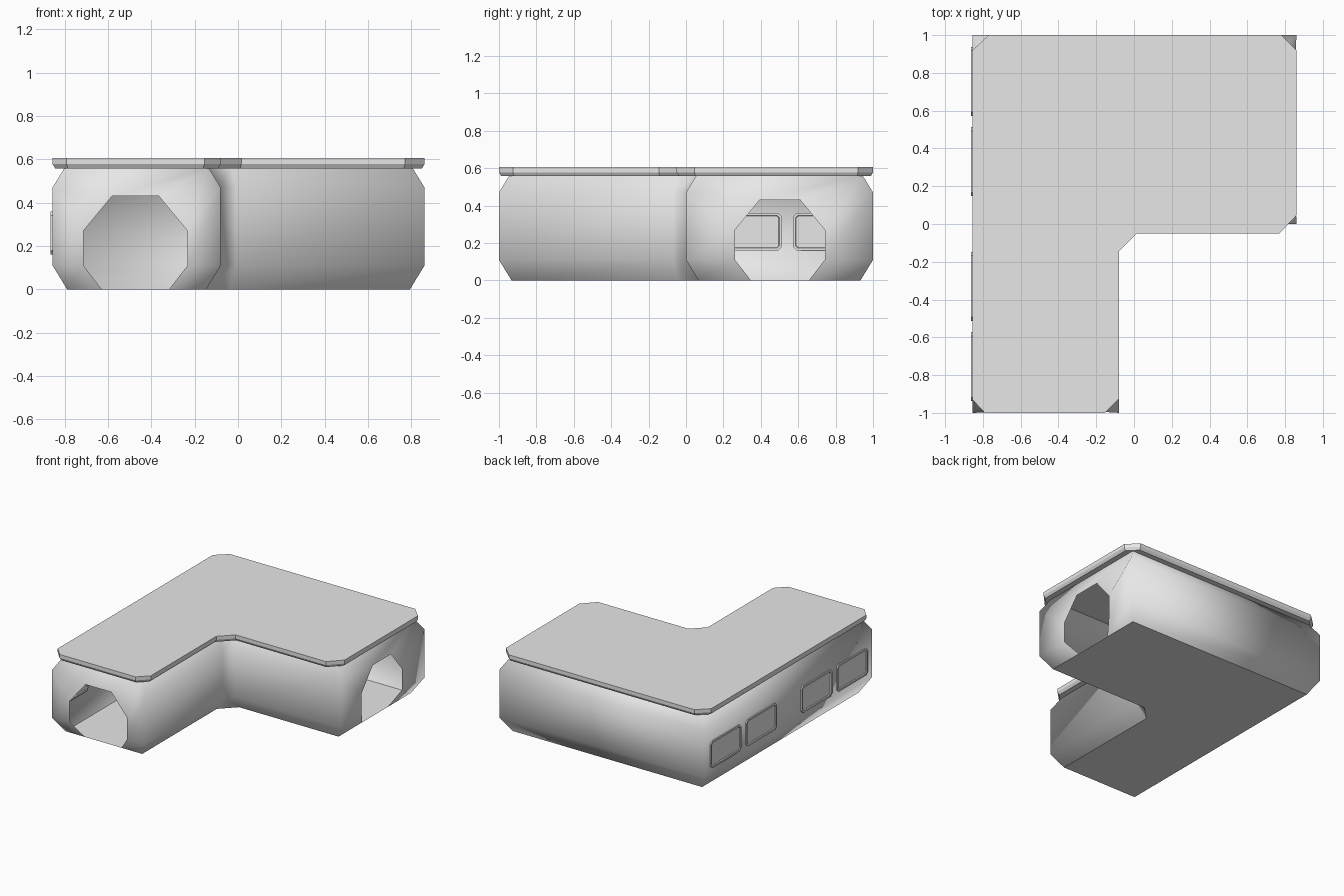
import bpy, bmesh
from mathutils import Vector

if "Cube" in bpy.data.objects:
    bpy.data.objects.remove(bpy.data.objects["Cube"])

grey = bpy.data.materials.new("light grey")
grey.diffuse_color = (0.8, 0.8, 0.8, 1)
grey.use_nodes = True
grey.node_tree.nodes["Principled BSDF"].inputs["Base Color"].default_value = grey.diffuse_color


def inset(points, d):
    """Move a counter-clockwise outline inwards by d with mitred corners."""
    out = []
    n = len(points)
    for i in range(n):
        p, a, b = (Vector(points[j % n]) for j in (i, i - 1, i + 1))
        e1, e2 = (p - a).normalized(), (b - p).normalized()
        n1, n2 = Vector((-e1.y, e1.x)), Vector((-e2.y, e2.x))
        out.append(p + (n1 + n2) * (d / (1 + n1.dot(n2))))
    return out


def rings(bm, outline, levels):
    return [[bm.verts.new((p.x, p.y, z)) for p in inset(outline, d)] for z, d in levels]


def finish(bm, name):
    bmesh.ops.recalc_face_normals(bm, faces=bm.faces)
    mesh = bpy.data.meshes.new(name)
    bm.to_mesh(mesh)
    bm.free()
    mesh.materials.append(grey)
    obj = bpy.data.objects.new(name, mesh)
    bpy.context.collection.objects.link(obj)
    return obj


# Corridor shell: L outline lofted through a bevelled profile, open at two ends
L = [(-.855, -1), (-.08, -1), (-.08, -.07), (-.01, 0), (.86, 0), (.86, 1), (-.855, 1)]
bm = bmesh.new()
R = rings(bm, L, [(0, .067), (.11, 0), (.47, 0), (.56, .055)])
floor = bm.faces.new(R[0][::-1])
ends = {0: lambda u, o: (-.473 + u, -1 + o), 4: lambda u, o: (.86 - o, .502 + u)}
door = [(0, .155, .067), (.11, .24, .01), (.27, .24, .01), (.43, .108, .01)]
for i in range(len(L)):
    j = (i + 1) % len(L)
    A, B = [r[i] for r in R], [r[j] for r in R]
    if i in ends:
        # end wall: frame between the outer section and the eight-sided doorway
        a, b = ([bm.verts.new((*ends[i](s * w, o), z)) for z, w, o in door] for s in (-1, 1))
        for k in range(3):
            bm.faces.new((A[k], a[k], a[k + 1], A[k + 1]))
            bm.faces.new((b[k], B[k], B[k + 1], b[k + 1]))
        bm.faces.new((a[3], b[3], B[3], A[3]))
    else:
        for k in range(3):
            bm.faces.new((A[k], B[k], B[k + 1], A[k + 1]))
for f in bm.faces:
    f.smooth = f is not floor
for e in floor.edges:
    e.smooth = False
finish(bm, "corridor_shell")

# Roof slab with clipped corners and a bevelled lower lip
roof = [(-.855, -.93), (-.79, -1), (-.155, -1), (-.08, -.925), (-.08, -.145), (.015, -.05),
        (.77, -.05), (.86, .045), (.86, .92), (.78, 1), (-.77, 1), (-.855, .92)]
bm = bmesh.new()
R = rings(bm, roof, [(.558, .012), (.578, 0), (.605, 0)])
bm.faces.new(R[0][::-1])
bm.faces.new(R[-1])
for lo, hi in zip(R, R[1:]):
    for i in range(len(roof)):
        j = (i + 1) % len(roof)
        bm.faces.new((lo[i], lo[j], hi[j], hi[i]))
finish(bm, "roof_slab")


# Windows: clipped frames through the left wall, panes sunk on both sides
def window(name, y, w=.365, h=.2, c=.02, z=.26):
    hw, hh = w / 2, h / 2
    pts = []
    for sy, sz in ((1, 1), (-1, 1), (-1, -1), (1, -1)):
        pair = [(sy * hw, sz * (hh - c)), (sy * (hw - c), sz * hh)]
        pts += pair if sy == sz else pair[::-1]
    bm = bmesh.new()
    sides = [[bm.verts.new((x, y + p, z + q)) for p, q in pts] for x in (-.864, -.846)]
    caps = [bm.faces.new(s) for s in sides]
    for i in range(8):
        j = (i + 1) % 8
        bm.faces.new((sides[0][i], sides[0][j], sides[1][j], sides[1][i]))
    bmesh.ops.recalc_face_normals(bm, faces=bm.faces)
    bmesh.ops.inset_individual(bm, faces=caps, thickness=.014, depth=0)
    bmesh.ops.inset_individual(bm, faces=caps, thickness=.004, depth=-.006)
    finish(bm, name)


for n, y in enumerate((-.755, -.33, .33, .755)):
    window(f"window_{n + 1}", y)
